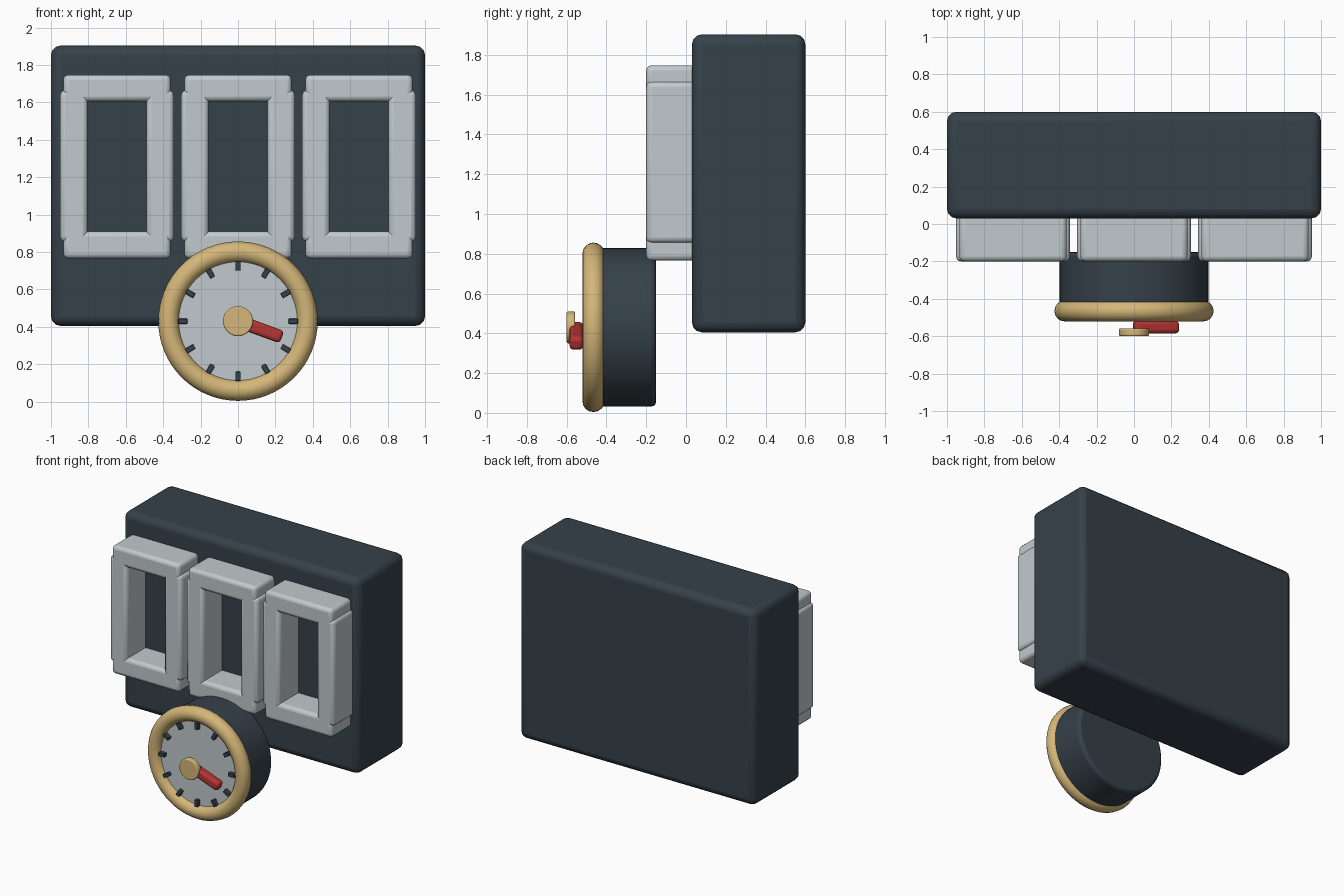
import bpy
import math
from mathutils import Matrix, Vector

cube = bpy.data.objects.get("Cube")
if cube:
    bpy.data.objects.remove(cube, do_unlink=True)


def material(name, rgb):
    mat = bpy.data.materials.new(name)
    mat.use_nodes = True
    mat.diffuse_color = (*rgb, 1)
    mat.node_tree.nodes["Principled BSDF"].inputs["Base Color"].default_value = (*rgb, 1)
    return mat


slate = material("slate", (0.036, 0.053, 0.068))
pale_grey = material("pale grey", (0.53, 0.59, 0.61))
brass = material("brass", (0.66, 0.47, 0.19))
red = material("red", (0.46, 0.035, 0.035))

DIAL_Z = 0.43


def finish(obj, name, mat, bevel=0.0):
    obj.name = name
    obj.data.materials.append(mat)
    if bevel:
        mod = obj.modifiers.new("rounded edges", "BEVEL")
        mod.width = bevel
        mod.segments = 3
        mod.limit_method = "ANGLE"
    bpy.ops.object.shade_smooth_by_angle(angle=math.radians(35))
    return obj


def box(name, mat, x, y, z, bevel):
    """Rounded box given as (min, max) ranges."""
    bpy.ops.mesh.primitive_cube_add(size=1)
    obj = bpy.context.object
    ranges = (x, y, z)
    size = Vector([b - a for a, b in ranges])
    centre = Vector([(a + b) / 2 for a, b in ranges])
    obj.data.transform(Matrix.Translation(centre) @ Matrix.Diagonal((*size, 1)))
    return finish(obj, name, mat, bevel)


def disc(name, mat, radius, front, back, bevel):
    """Cylinder on the dial axis, facing the front."""
    bpy.ops.mesh.primitive_cylinder_add(
        vertices=64, radius=radius, depth=back - front,
        location=(0, (front + back) / 2, DIAL_Z), rotation=(math.pi / 2, 0, 0))
    return finish(bpy.context.object, name, mat, bevel)


def place_on_dial(obj, angle):
    obj.location = (0, 0, DIAL_Z)
    obj.rotation_euler = (0, angle, 0)


# Main housing
box("housing", slate, (-1, 1), (0.03, 0.6), (0.405, 1.903), 0.05)

# Three digit frames, each made of four bars
depth = (-0.2, 0.07)
for label, cx in (("right", -0.647), ("middle", 0), ("left", 0.647)):
    for part, z in (("bottom", (0.765, 0.91)), ("top", (1.605, 1.747))):
        box(f"{label}_frame_{part}_bar", pale_grey, (cx - 0.287, cx + 0.287), depth, z, 0.027)
    for part, s in (("right", -1), ("left", 1)):
        x = sorted((cx + s * 0.157, cx + s * 0.304))
        box(f"{label}_frame_{part}_bar", pale_grey, x, depth, (0.855, 1.665), 0.027)

# Dial drum, face and rim
disc("dial_drum", slate, 0.398, -0.44, -0.15, 0.025)
disc("dial_face", pale_grey, 0.335, -0.48, -0.42, 0)
bpy.ops.mesh.primitive_torus_add(
    major_radius=0.37, minor_radius=0.056, major_segments=64, minor_segments=16,
    location=(0, -0.465, DIAL_Z), rotation=(math.pi / 2, 0, 0))
finish(bpy.context.object, "dial_rim", brass)

# Hour ticks around the face
for i in range(12):
    tick = box(f"dial_tick_{i + 1}", slate, (-0.014, 0.014), (-0.51, -0.46), (0.27, 0.32), 0.004)
    place_on_dial(tick, i * math.tau / 12)

# Pointer and its hub
pointer = box("pointer", red, (0, 0.25), (-0.585, -0.517), (-0.035, 0.035), 0.02)
place_on_dial(pointer, math.radians(20))
disc("pointer_hub", brass, 0.08, -0.6, -0.558, 0.008)
